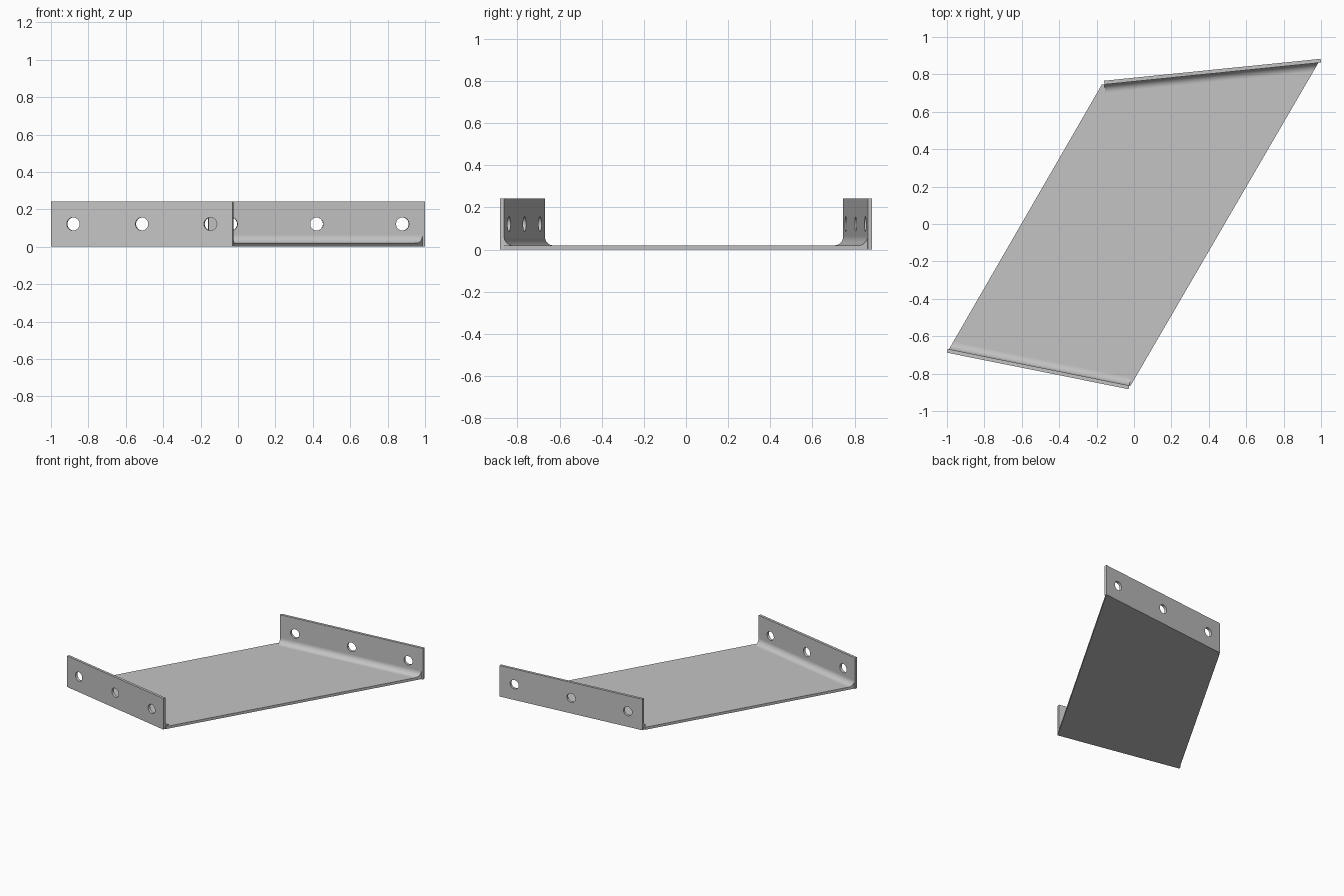
import bpy, bmesh, math
from mathutils import Vector, Matrix

cube = bpy.data.objects.get("Cube")
if cube:
    bpy.data.objects.remove(cube, do_unlink=True)

THICK = 0.02      # sheet thickness
HEIGHT = 0.243    # flange height
BEND = 0.043      # inside bend radius
HOLE_R = 0.035
HOLE_INSET = 0.121

# Outer plan corners: front left, front right, back right, back left as drawn from above
A, B = Vector((-1.0, -0.688)), Vector((-0.029, -0.883))
C, D = Vector((0.998, 0.883)), Vector((-0.16, 0.766))

steel = bpy.data.materials.new("grey_steel")
steel.use_nodes = True
grey = (0.55, 0.55, 0.55, 1)
steel.diffuse_color = grey
steel.node_tree.nodes["Principled BSDF"].inputs["Base Color"].default_value = grey


def add_object(name, mesh, smooth=True):
    obj = bpy.data.objects.new(name, mesh)
    bpy.context.collection.objects.link(obj)
    mesh.materials.clear()
    mesh.materials.append(steel)
    if smooth:
        bpy.ops.object.select_all(action="DESELECT")
        obj.select_set(True)
        bpy.context.view_layer.objects.active = obj
        bpy.ops.object.shade_smooth_by_angle(angle=math.radians(35))
    return obj


def loft(name, start, end, smooth=True):
    """Closed solid between two matching rings of points."""
    bm = bmesh.new()
    a = [bm.verts.new(p) for p in start]
    b = [bm.verts.new(p) for p in end]
    bm.faces.new(a)
    bm.faces.new(b)
    for i in range(len(a)):
        j = (i + 1) % len(a)
        bm.faces.new((a[i], a[j], b[j], b[i]))
    bmesh.ops.recalc_face_normals(bm, faces=bm.faces)
    mesh = bpy.data.meshes.new(name)
    bm.to_mesh(mesh)
    bm.free()
    return add_object(name, mesh, smooth)


def add_loop(curve, points):
    spline = curve.splines.new("POLY")
    spline.points.add(len(points) - 1)
    for p, (x, y) in zip(spline.points, points):
        p.co = (x, y, 0, 1)
    spline.use_cyclic_u = True


def build_side(side, p, q, edge):
    """Upright drilled flange from p to q with an inside bend; returns plate corners."""
    u = (q - p).normalized()
    v = Vector((-u.y, u.x))
    length = (q - p).length
    frame = Matrix(((u.x, v.x, 0, p.x), (u.y, v.y, 0, p.y), (0, 0, 1, 0), (0, 0, 0, 1)))
    slant = edge.dot(u) / edge.dot(v)

    # Flange outline with three holes, extruded to sheet thickness
    curve = bpy.data.curves.new(side + "_outline", "CURVE")
    curve.dimensions = "2D"
    curve.fill_mode = "BOTH"
    curve.extrude = THICK / 2
    add_loop(curve, [(0, 0), (length, 0), (length, HEIGHT), (0, HEIGHT)])
    for cx in (HOLE_INSET, length / 2, length - HOLE_INSET):
        ring = [2 * math.pi * i / 40 for i in range(40)]
        add_loop(curve, [(cx + HOLE_R * math.cos(t), HEIGHT / 2 + HOLE_R * math.sin(t))
                         for t in ring])
    helper = bpy.data.objects.new(side + "_outline", curve)
    bpy.context.collection.objects.link(helper)
    bpy.context.view_layer.update()
    graph = bpy.context.evaluated_depsgraph_get()
    mesh = bpy.data.meshes.new_from_object(helper.evaluated_get(graph))
    bpy.data.objects.remove(helper, do_unlink=True)
    stand = Matrix.Translation((0, THICK / 2, 0)) @ Matrix.Rotation(math.pi / 2, 4, "X")
    mesh.transform(frame @ stand)
    bm = bmesh.new()
    bm.from_mesh(mesh)
    bmesh.ops.remove_doubles(bm, verts=bm.verts, dist=1e-5)
    bmesh.ops.recalc_face_normals(bm, faces=bm.faces)
    bm.to_mesh(mesh)
    bm.free()
    add_object(side + "_flange", mesh)

    # Inside bend, trimmed by the slanted plate edges and the flange ends
    centre = THICK + BEND
    section = [(THICK, THICK)]
    for i in range(13):
        t = math.pi + math.pi / 2 * i / 12
        section.append((centre + BEND * math.cos(t), centre + BEND * math.sin(t)))
    near = [frame @ Vector((max(0, y * slant), y, z)) for y, z in section]
    far = [frame @ Vector((min(length, length + y * slant), y, z)) for y, z in section]
    loft(side + "_bend", near, far)

    # Where the plate meets the inner flange face
    return [frame @ Vector((x + THICK * slant, THICK, 0)) for x in (0, length)]


corners = build_side("front", A, B, (D - A).normalized())
corners += build_side("back", C, D, (B - C).normalized())

# Slanted base plate
loft("base_plate", corners, [c + Vector((0, 0, THICK)) for c in corners], smooth=False)
